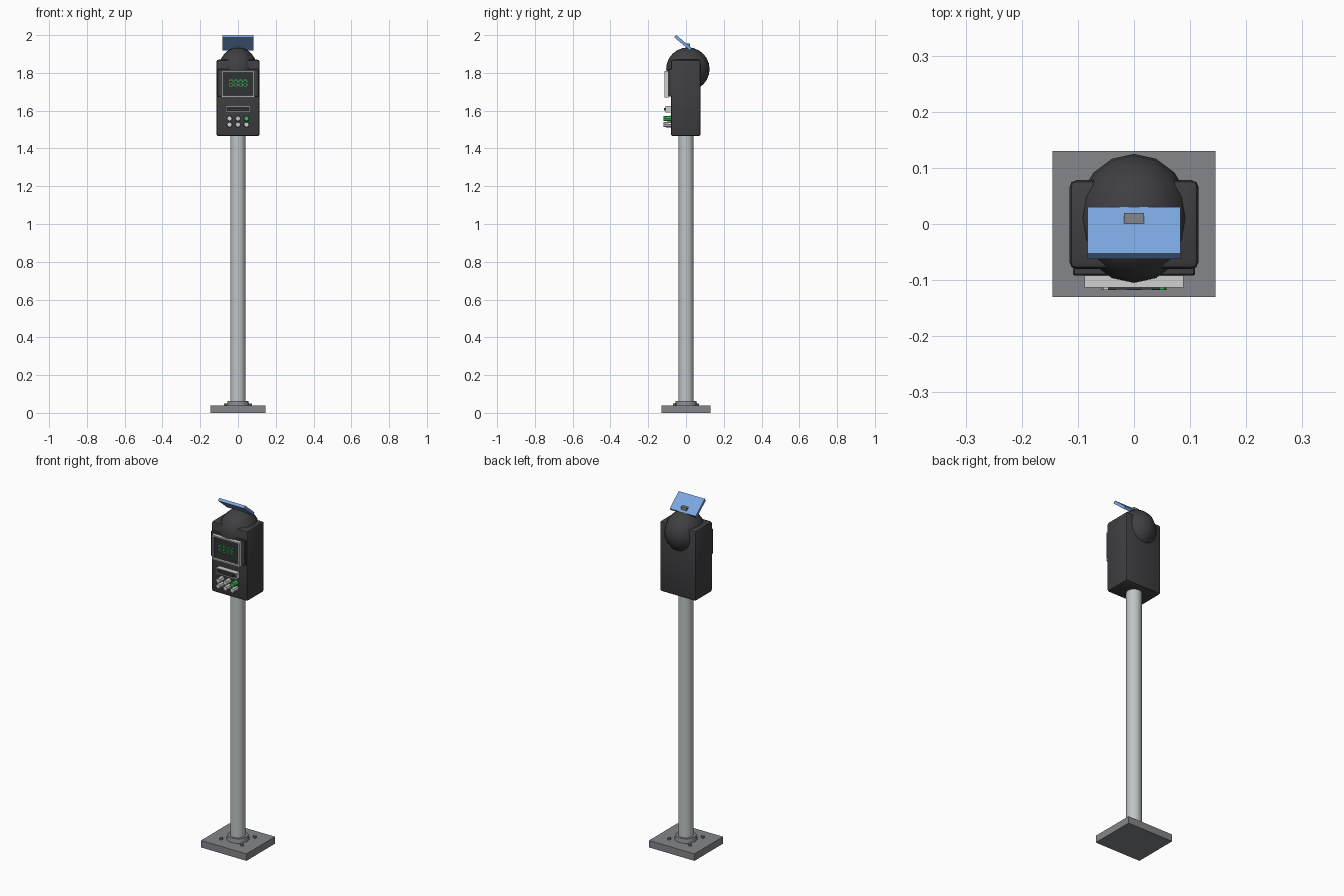
import bpy, bmesh, math
from mathutils import Matrix, Vector

cube = bpy.data.objects.get("Cube")
if cube:
    bpy.data.objects.remove(cube, do_unlink=True)


def material(name, rgb):
    m = bpy.data.materials.new(name)
    m.use_nodes = True
    m.diffuse_color = (*rgb, 1)
    m.node_tree.nodes["Principled BSDF"].inputs["Base Color"].default_value = (*rgb, 1)
    return m


CHARCOAL = material("charcoal", (0.05, 0.05, 0.055))
STONE = material("base_grey", (0.23, 0.24, 0.26))
STEEL = material("pole_steel", (0.53, 0.56, 0.57))
SILVER = material("silver_trim", (0.62, 0.64, 0.63))
BLUE = material("solar_blue", (0.2, 0.38, 0.74))
GREEN = material("green", (0.04, 0.5, 0.09))
BLACK = material("screen_black", (0.03, 0.032, 0.034))


def finish(name, bm, mats, smooth=None):
    bmesh.ops.recalc_face_normals(bm, faces=bm.faces)
    mesh = bpy.data.meshes.new(name)
    bm.to_mesh(mesh)
    bm.free()
    for m in mats:
        mesh.materials.append(m)
    ob = bpy.data.objects.new(name, mesh)
    bpy.context.collection.objects.link(ob)
    if smooth:
        bpy.ops.object.select_all(action='DESELECT')
        ob.select_set(True)
        bpy.context.view_layer.objects.active = ob
        bpy.ops.object.shade_smooth_by_angle(angle=math.radians(smooth))
    return ob


def add_box(bm, x, y, z):
    """Add a box spanning the given (low, high) pairs."""
    lo, hi = Vector((x[0], y[0], z[0])), Vector((x[1], y[1], z[1]))
    mat = Matrix.Translation((lo + hi) / 2) @ Matrix.Diagonal((*(hi - lo), 1))
    bmesh.ops.create_cube(bm, size=1, matrix=mat)


def box(name, x, y, z, mat, bevel=0, segments=2):
    bm = bmesh.new()
    add_box(bm, x, y, z)
    if bevel:
        bmesh.ops.bevel(bm, geom=bm.edges[:], offset=bevel, segments=segments,
                        profile=0.5, affect='EDGES')
    return finish(name, bm, [mat], 35 if bevel else None)


def cylinder(name, center, radius, depth, sides, mat, top=None, axis='Z', smooth=35):
    bm = bmesh.new()
    turn = Matrix.Rotation(math.pi / 2, 4, 'X') if axis == 'Y' else Matrix()
    bmesh.ops.create_cone(bm, cap_ends=True, segments=sides, radius1=radius,
                          radius2=radius if top is None else top, depth=depth,
                          matrix=Matrix.Translation(center) @ turn)
    return finish(name, bm, [mat], smooth)


def bezel(name, x, y, z, rim, recess, inner):
    """Box whose front face is inset and pushed in, with its own colour."""
    bm = bmesh.new()
    add_box(bm, x, y, z)
    front = min(bm.faces, key=lambda f: f.calc_center_median().y)
    bmesh.ops.inset_region(bm, faces=[front], thickness=rim)
    bmesh.ops.inset_region(bm, faces=[front], thickness=0.002)
    front.material_index = 1
    bmesh.ops.translate(bm, verts=front.verts, vec=(0, recess, 0))
    return finish(name, bm, [SILVER, inner])


# Base plate, anchor bolts, collar and pole
box("base_plate", (-0.145, 0.145), (-0.13, 0.13), (0, 0.04), STONE)
for i, (sx, sy) in enumerate([(-1, -1), (1, -1), (-1, 1), (1, 1)]):
    cylinder(f"anchor_bolt_{i + 1}", (sx * 0.066, sy * 0.06, 0.045), 0.009, 0.012, 6, STONE)
cylinder("pole_collar", (0, 0, 0.051), 0.06, 0.024, 24, STONE, top=0.054)
cylinder("pole", (0, 0, 0.76), 0.04, 1.44, 24, STEEL)

# Meter housing with the domed top
box("meter_body", (-0.115, 0.115), (-0.08, 0.078), (1.465, 1.87), CHARCOAL, 0.012)
box("display_housing", (-0.109, 0.109), (-0.092, -0.06), (1.675, 1.82), CHARCOAL, 0.003, 1)
bm = bmesh.new()
bmesh.ops.create_uvsphere(bm, u_segments=16, v_segments=12, radius=0.115,
                          matrix=Matrix.Translation((0, 0.01, 1.82))
                          @ Matrix.Diagonal((0.89, 1, 1, 1)))
finish("dome", bm, [CHARCOAL], 40)

# Display with green readout segments
bezel("display_frame", (-0.088, 0.088), (-0.113, -0.09), (1.67, 1.81), 0.011, 0.009, BLACK)
bm = bmesh.new()
bar = (-0.107, -0.103)
w, h, t = 0.009, 0.018, 0.0022
for cx in (-0.037, -0.012, 0.014, 0.039):
    for k in (-1, 0, 1):
        z = 1.745 + k * h
        add_box(bm, (cx - w + t, cx + w - t), bar, (z - t, z + t))
    for side in (-1, 1):
        for k in (-0.5, 0.5):
            x, z = cx + side * w, 1.745 + k * h
            add_box(bm, (x - t, x + t), bar, (z - h / 2 + 2 * t, z + h / 2 - 2 * t))
finish("readout_segments", bm, [GREEN])

# Payment slot
bezel("slot_frame", (-0.065, 0.065), (-0.108, -0.078), (1.59, 1.625), 0.007, 0.006, BLACK)
box("slot_lip", (-0.046, 0.046), (-0.117, -0.1), (1.602, 1.613), CHARCOAL)

# Keypad: two rows of three, the upper right one green
for row, z in enumerate((1.558, 1.526)):
    for col, x in enumerate((-0.045, 0, 0.045)):
        mat = GREEN if (row, col) == (0, 2) else SILVER
        cylinder(f"button_{row + 1}_{col + 1}", (x, -0.098, z), 0.0155, 0.04, 8, mat,
                 top=0.013, axis='Y')

# Tilted solar panel on its bracket
panel = box("solar_panel", (-0.083, 0.083), (-0.054, 0.054), (-0.008, 0.008), BLUE)
panel.location = (0, -0.016, 1.96)
panel.rotation_euler.x = math.radians(-40)
box("panel_bracket", (-0.018, 0.018), (0, 0.02), (1.91, 1.956), STONE)
